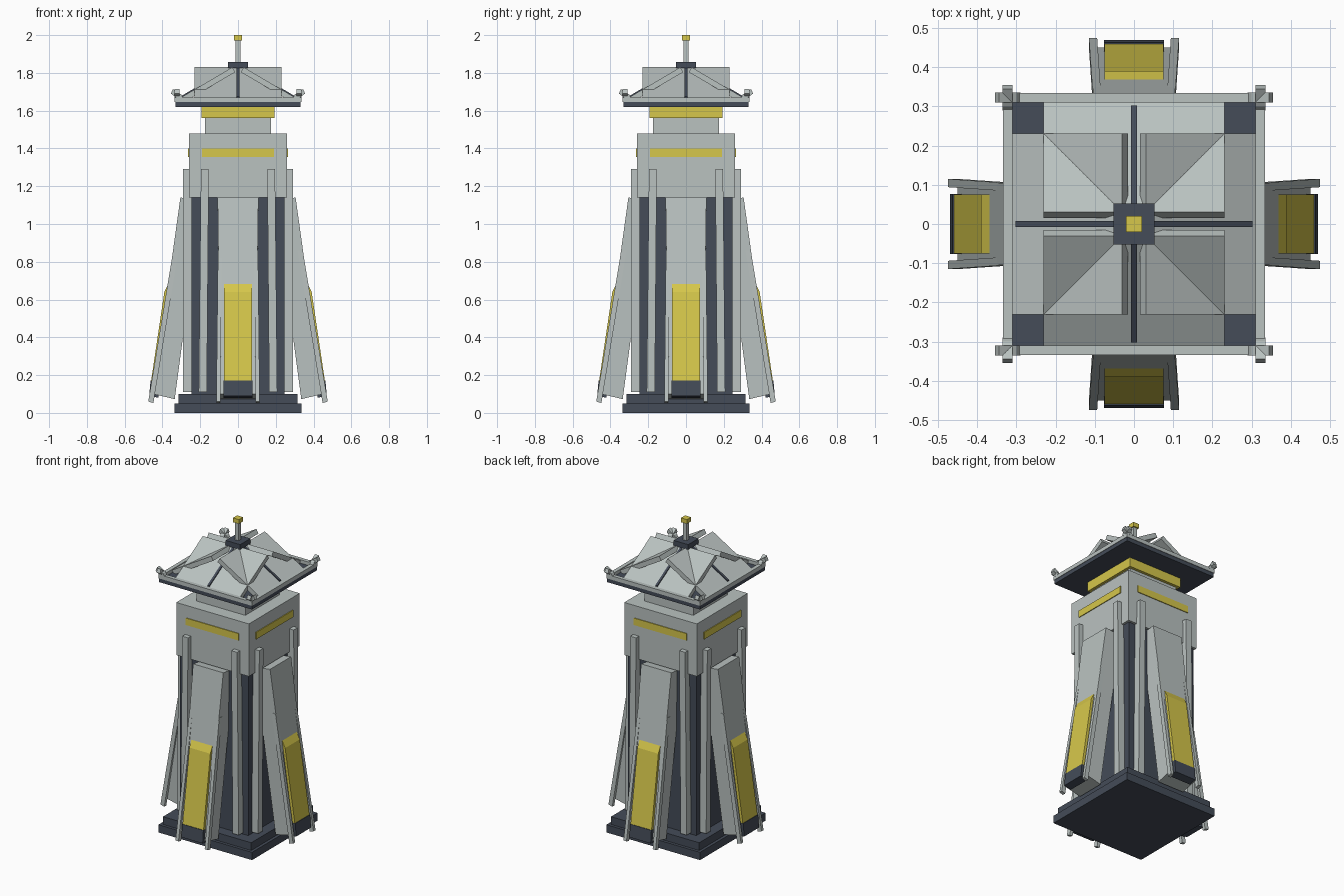
import bpy, bmesh, math

cube = bpy.data.objects.get("Cube")
if cube:
    bpy.data.objects.remove(cube, do_unlink=True)


def material(name, rgb):
    m = bpy.data.materials.new(name)
    m.use_nodes = True
    m.diffuse_color = (*rgb, 1)
    m.node_tree.nodes["Principled BSDF"].inputs["Base Color"].default_value = (*rgb, 1)
    return m


stone = material("light_grey_stone", (0.49, 0.54, 0.53))
slate = material("dark_slate", (0.058, 0.072, 0.098))
gold = material("gold_yellow", (0.67, 0.57, 0.07))


def prism(mesh_name, mat, pts, mirror=False):
    """Profile of (y, z, x0, x1) points, spanned across x, optionally on both sides."""
    bm = bmesh.new()
    for s in ((1, -1) if mirror else (1,)):
        a = [bm.verts.new((s * p[2], p[0], p[1])) for p in pts]
        b = [bm.verts.new((s * p[3], p[0], p[1])) for p in pts]
        bm.faces.new(a)
        bm.faces.new(b[::-1])
        for i in range(len(pts)):
            j = (i + 1) % len(pts)
            bm.faces.new((a[j], a[i], b[i], b[j]))
    bmesh.ops.recalc_face_normals(bm, faces=bm.faces)
    me = bpy.data.meshes.new(mesh_name)
    bm.to_mesh(me)
    bm.free()
    me.materials.append(mat)
    return me


def place(name, me, angle=0.0):
    ob = bpy.data.objects.new(name, me)
    ob.rotation_euler.z = angle
    bpy.context.collection.objects.link(ob)


def block(name, mat, half, z0, z1):
    pts = [(-half, z0), (-half, z1), (half, z1), (half, z0)]
    place(name, prism(name, mat, [(y, z, -half, half) for y, z in pts]))


def four(name, mat, pts, half=None, mirror=False):
    """Part modelled on the front side and repeated on all four sides."""
    if half is not None:
        pts = [(y, z, -half, half) for y, z in pts]
    me = prism(name, mat, pts, mirror)
    for i, side in enumerate(("front", "left", "back", "right")):
        place(f"{name}_{side}", me, i * math.pi / 2)


# Central stack, from base to finial
block("base_lower", slate, 0.335, 0.0, 0.05)
block("base_upper", slate, 0.316, 0.05, 0.1)
block("tower_core", slate, 0.245, 0.1, 1.14)
block("upper_block", stone, 0.26, 1.14, 1.48)
block("neck", stone, 0.175, 1.48, 1.56)
block("neck_band", gold, 0.193, 1.56, 1.62)
block("roof_slab", slate, 0.332, 1.62, 1.648)
block("roof_cap", slate, 0.052, 1.825, 1.858)
block("finial_pole", stone, 0.013, 1.858, 1.972)
block("finial_tip", gold, 0.021, 1.972, 2.0)

# Gold stripe on each face of the upper block
four("block_stripe", gold,
     [(-0.265, 1.355), (-0.265, 1.4), (-0.255, 1.4), (-0.255, 1.355)], 0.19)

# Pairs of tall pilasters
four("pilasters", stone,
     [(-0.29, 0.11, 0.165, 0.208), (-0.29, 1.29, 0.155, 0.196),
      (-0.23, 1.29, 0.155, 0.196), (-0.23, 0.11, 0.165, 0.208)], mirror=True)

# Leaning buttresses with side rails, gold panel and dark foot
four("buttress", stone,
     [(-0.45, 0.1, -0.094, 0.094), (-0.305, 1.14, -0.108, 0.108),
      (-0.195, 1.125, -0.108, 0.108), (-0.335, 0.073, -0.094, 0.094)])
four("buttress_rails", stone,
     [(-0.475, 0.06, 0.094, 0.115), (-0.343, 0.86, 0.085, 0.106),
      (-0.315, 0.86, 0.085, 0.106), (-0.448, 0.052, 0.094, 0.115)], mirror=True)
four("buttress_panel", gold,
     [(-0.46, 0.17), (-0.39, 0.64), (-0.365, 0.69), (-0.34, 0.69), (-0.42, 0.17)], 0.075)
four("buttress_foot", slate,
     [(-0.463, 0.172), (-0.47, 0.09), (-0.42, 0.08), (-0.42, 0.172)], 0.076)

# Crossing roof panels with a thin centre rib
four("roof_panel", stone,
     [(-0.31, 1.665), (-0.03, 1.83), (-0.015, 1.804), (-0.295, 1.64)], 0.231)
four("roof_rib", slate,
     [(-0.303, 1.676), (-0.02, 1.842), (-0.02, 1.8), (-0.303, 1.645)], 0.0075)

# Eave rails with upturned ends
four("eave_rail", stone,
     [(-0.335, 1.645), (-0.335, 1.67), (-0.31, 1.67), (-0.31, 1.645)], 0.335)
four("eave_horns", stone,
     [(y, z, 0.31, 0.336) for y, z in
      ((-0.29, 1.665), (-0.3, 1.685), (-0.345, 1.714), (-0.355, 1.69), (-0.32, 1.665))],
     mirror=True)
